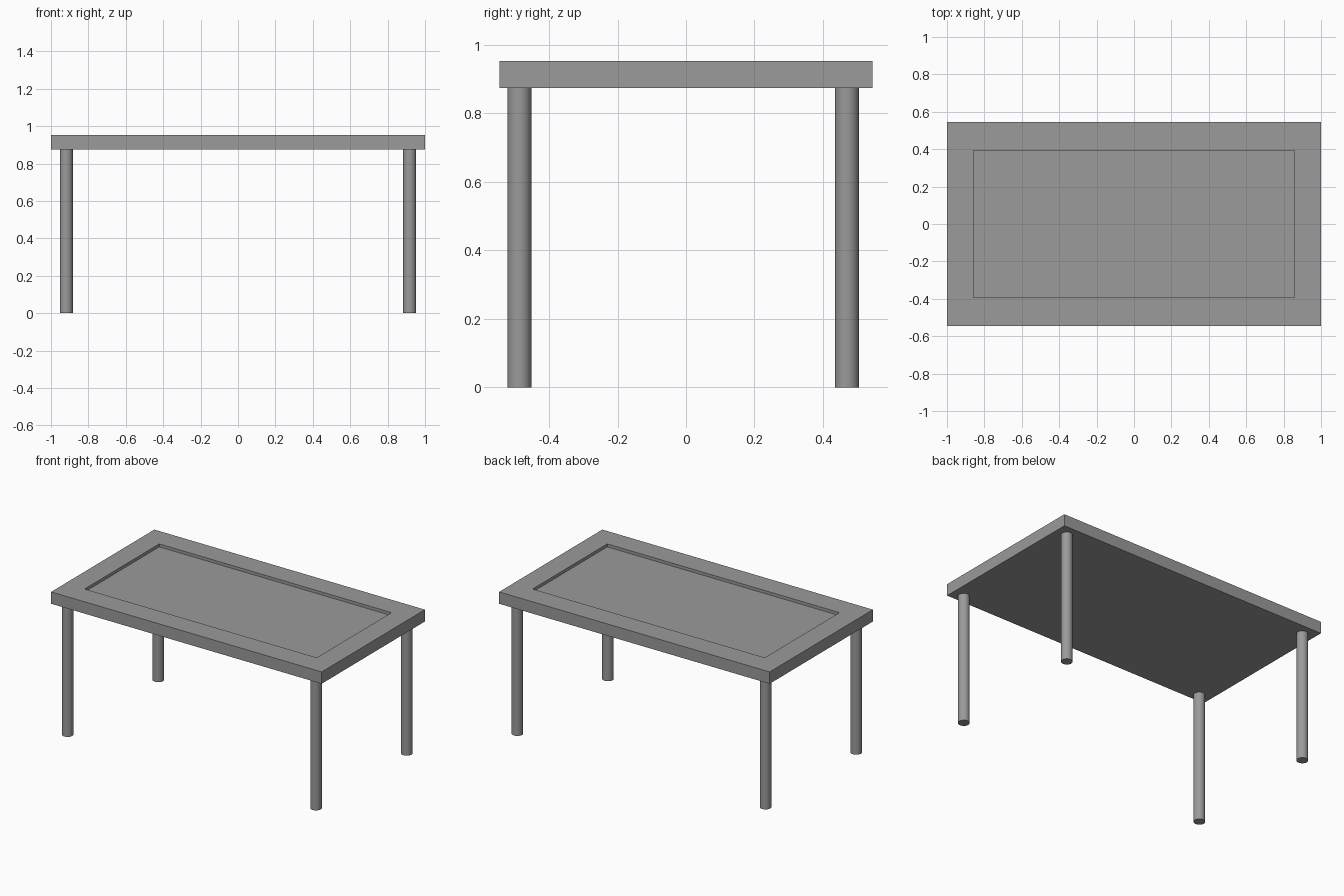
import bpy, bmesh
from math import radians

if "Cube" in bpy.data.objects:
    bpy.data.objects.remove(bpy.data.objects["Cube"])

HALF_X, HALF_Y = 1.0, 0.545
Z_LOW, Z_TOP = 0.874, 0.953
LEG_R = 0.035

# Dark grey finish shared by all parts
grey = bpy.data.materials.new("dark_grey")
grey.diffuse_color = (0.325, 0.325, 0.325, 1)
grey.use_nodes = True
grey.node_tree.nodes["Principled BSDF"].inputs["Base Color"].default_value = grey.diffuse_color

# Table top: a slab with a shallow rectangular recess
bm = bmesh.new()
bmesh.ops.create_cube(bm, size=2)
for v in bm.verts:
    v.co = (v.co.x * HALF_X, v.co.y * HALF_Y, Z_TOP if v.co.z > 0 else Z_LOW)
bm.normal_update()
top = max(bm.faces, key=lambda f: f.normal.z)
bmesh.ops.inset_individual(bm, faces=[top], thickness=0.14)
for v in top.verts:
    v.co.x = 0.858 if v.co.x > 0 else -0.858
    v.co.y = 0.394 if v.co.y > 0 else -0.394
bmesh.ops.inset_individual(bm, faces=[top], thickness=0.0)
for v in top.verts:
    v.co.z -= 0.02
bmesh.ops.recalc_face_normals(bm, faces=bm.faces)
mesh = bpy.data.meshes.new("table_top")
bm.to_mesh(mesh)
bm.free()
mesh.materials.append(grey)
bpy.context.collection.objects.link(bpy.data.objects.new("table_top", mesh))

# Four round legs, set slightly towards the front
for side, x in (("left", -0.918), ("right", 0.918)):
    for end, y in (("front", -0.487), ("back", 0.47)):
        bpy.ops.mesh.primitive_cylinder_add(
            vertices=32, radius=LEG_R, depth=Z_LOW, location=(x, y, Z_LOW / 2))
        leg = bpy.context.object
        leg.name = f"{end}_{side}_leg"
        leg.data.materials.append(grey)
        bpy.ops.object.shade_smooth_by_angle(angle=radians(30))
